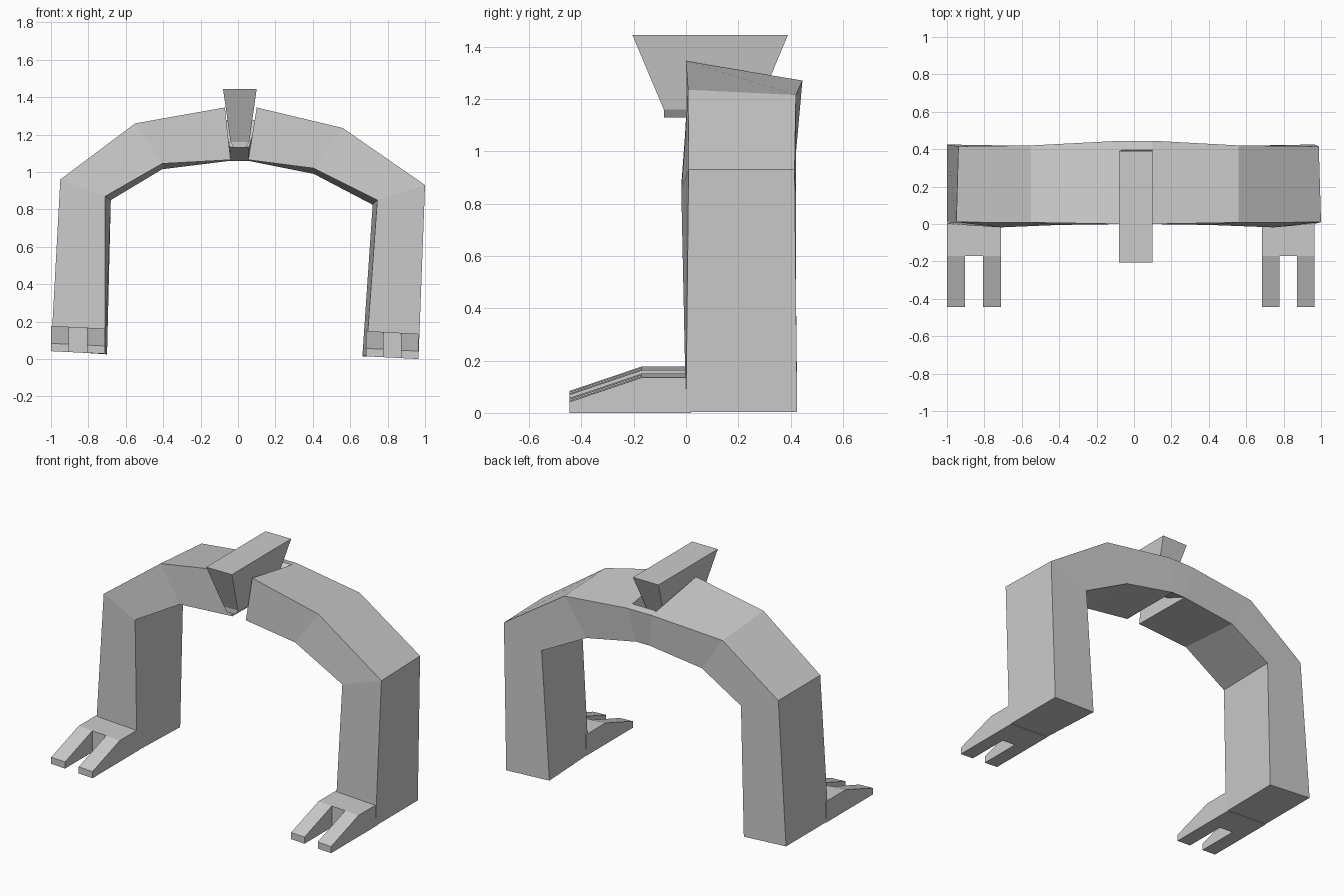
import bpy

if "Cube" in bpy.data.objects:
    bpy.data.objects.remove(bpy.data.objects["Cube"])


def mesh(name, verts, faces):
    me = bpy.data.meshes.new(name)
    me.from_pydata(verts, [], faces)
    ob = bpy.data.objects.new(name, me)
    bpy.context.collection.objects.link(ob)
    bpy.context.view_layer.objects.active = ob
    ob.select_set(True)
    bpy.ops.object.mode_set(mode='EDIT')
    bpy.ops.mesh.select_all(action='SELECT')
    bpy.ops.mesh.normals_make_consistent(inside=False)
    bpy.ops.object.mode_set(mode='OBJECT')
    ob.select_set(False)
    return ob


def loft(name, rings):
    """Closed solid through rings of equal size."""
    n = len(rings[0])
    faces = [tuple(range(n)), tuple(range((len(rings) - 1) * n, len(rings) * n))]
    for r in range(len(rings) - 1):
        for i in range(n):
            j = (i + 1) % n
            faces.append((r * n + i, r * n + j, (r + 1) * n + j, (r + 1) * n + i))
    return mesh(name, [v for ring in rings for v in ring], faces)


# Arch halves: outer x,z / inner front x,z / inner back x,z / outer back drop, y back outer
halves = {
    "left_arch": [
        (-1.0, .045, -.71, .03, -.70, .025, 0, .425),
        (-.95, .96, -.71, .87, -.68, .85, .01, .415),
        (-.55, 1.26, -.405, 1.045, -.405, 1.015, .03, .42),
        (-.07, 1.345, -.04, 1.065, -.04, 1.06, .075, .445)],
    "right_arch": [
        (.965, .003, .685, .018, .665, .015, 0, .425),
        (1.0, .93, .745, .85, .72, .825, 0, .415),
        (.56, 1.235, .405, 1.02, .405, .99, .02, .42),
        (.10, 1.345, .055, 1.065, .055, 1.06, .075, .445)],
}
front_y = [(0, 0), (.01, -.018), (.008, -.005), (0, 0)]
for name, sections in halves.items():
    rings = []
    for (ox, oz, ix, iz, bx, bz, drop, yb), (yo, yi) in zip(sections, front_y):
        rings.append([(ox, yo, oz), (ix, yi, iz), (bx, .42, bz),
                      (ox * .988 if abs(ox) > .9 and oz > .5 else ox, yb, oz - drop)])
    loft(name, rings)

# Bridge closing the gap at the back of the arch
profile = [(.42, 1.06), (.445, 1.27), (.395, 1.279), (.25, 1.135)]
widths = [(-.04, .055), (-.07, .10), (-.07, .10), (-.045, .06)]
loft("arch_bridge", [[(w[s], y, z) for w, (y, z) in zip(widths, profile)] for s in (0, 1)])

# Keystone wedge with a bevelled lower tip
loft("keystone", [[(x0, y0, z), (x1, y0, z), (x1, y1, z), (x0, y1, z)]
                  for x0, x1, y0, y1, z in ((-.08, .10, -.205, .39, 1.445),
                                            (-.04, .06, -.085, .27, 1.16),
                                            (-.02, .04, -.085, .27, 1.13))])


# Forked feet, tilted slightly with the legs
def foot(side, x0, x1, z0, z1):
    def prism(name, a, b, prof):
        rings = []
        for x in (a, b):
            base = z0 + (z1 - z0) * (x - x0) / (x1 - x0)
            rings.append([(x, y, base + h) for y, h in prof])
        loft(name, rings)
    prism(side + "_foot", x0, x1, [(.02, 0), (.02, .135), (-.17, .135), (-.17, 0)])
    w = (x1 - x0) / 3
    toe = [(-.17, 0), (-.17, .135), (-.445, .042), (-.445, 0)]
    prism(side + "_outer_toe", x0, x0 + w, toe)
    prism(side + "_inner_toe", x1 - w, x1, toe)


foot("left", -1.0, -.71, .042, .028)
foot("right", .965, .685, .0, .015)
